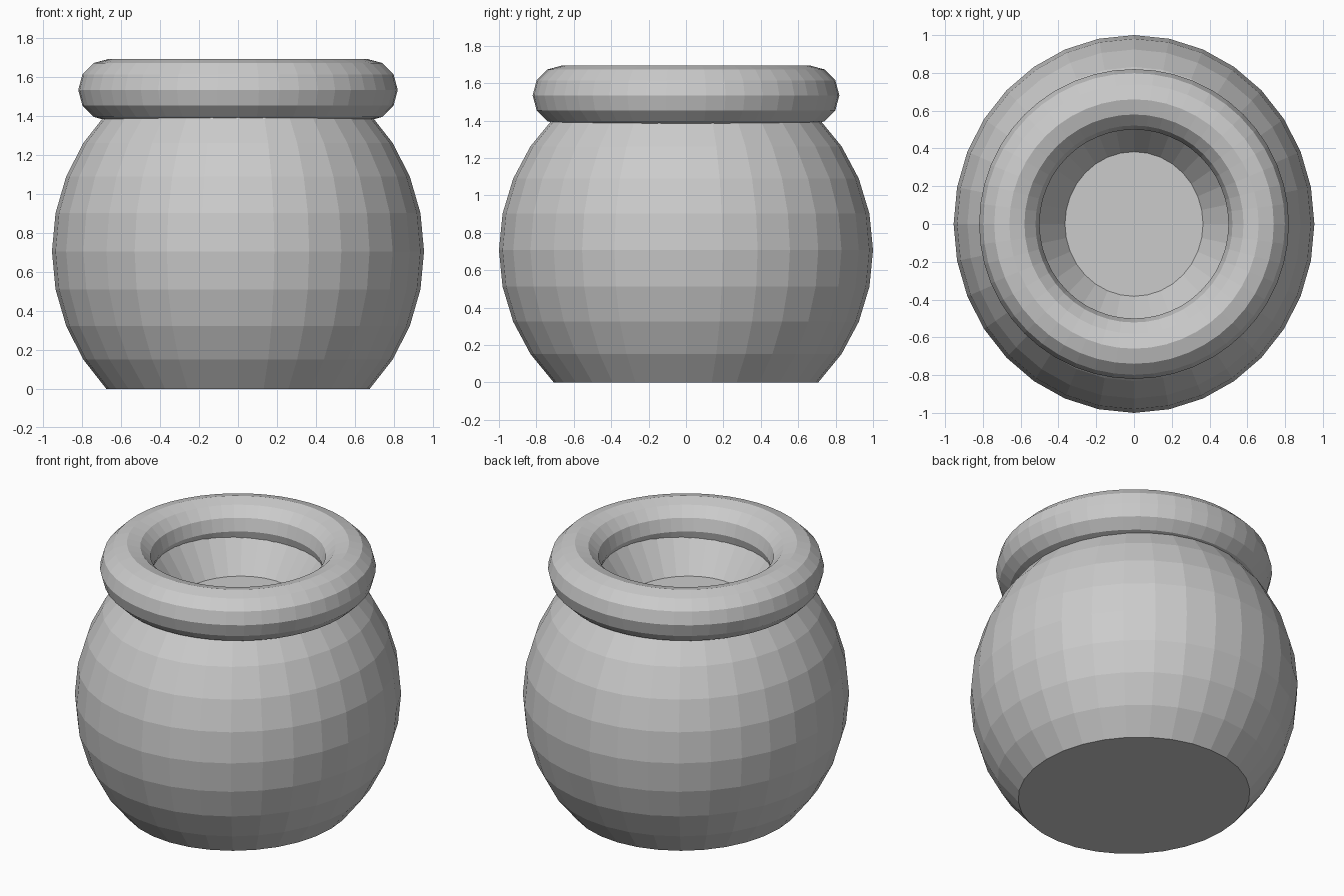
import bpy
from math import sin, cos, pi

cube = bpy.data.objects.get("Cube")
if cube:
    bpy.data.objects.remove(cube, do_unlink=True)

clay = bpy.data.materials.new("grey_clay")
clay.use_nodes = True
clay.diffuse_color = (0.6, 0.6, 0.6, 1)
clay.node_tree.nodes["Principled BSDF"].inputs["Base Color"].default_value = (0.6, 0.6, 0.6, 1)


def lathe(name, profile, sides, x_scale=1.0):
    """Spin an open (radius, z) profile around z and cap both ends."""
    verts = [(r * x_scale * cos(2 * pi * i / sides), r * sin(2 * pi * i / sides), z)
             for r, z in profile for i in range(sides)]
    faces = []
    for k in range(len(profile) - 1):
        a, b = k * sides, (k + 1) * sides
        for i in range(sides):
            j = (i + 1) % sides
            faces.append((a + i, a + j, b + j, b + i))
    last = (len(profile) - 1) * sides
    faces.append(tuple(reversed(range(sides))))
    faces.append(tuple(range(last, last + sides)))
    mesh = bpy.data.meshes.new(name)
    mesh.from_pydata(verts, [], faces)
    obj = bpy.data.objects.new(name, mesh)
    bpy.context.collection.objects.link(obj)
    mesh.materials.append(clay)
    return obj


# Pot body: a faceted sphere cut flat at the base, with a sunken floor at the mouth
centre = sin(pi / 4)
step = pi / 16
profile = [(cos(k * step), centre + sin(k * step)) for k in range(-4, 6)]
profile.append((cos(6 * step), 1.30))
lathe("pot_body", profile, 32, x_scale=0.955)

# Thick rounded rim around the mouth
bpy.ops.mesh.primitive_torus_add(location=(0, 0, 1.535), major_radius=0.66, minor_radius=0.16,
                                 major_segments=48, minor_segments=12)
rim = bpy.context.object
rim.name = "pot_rim"
rim.data.materials.append(clay)
